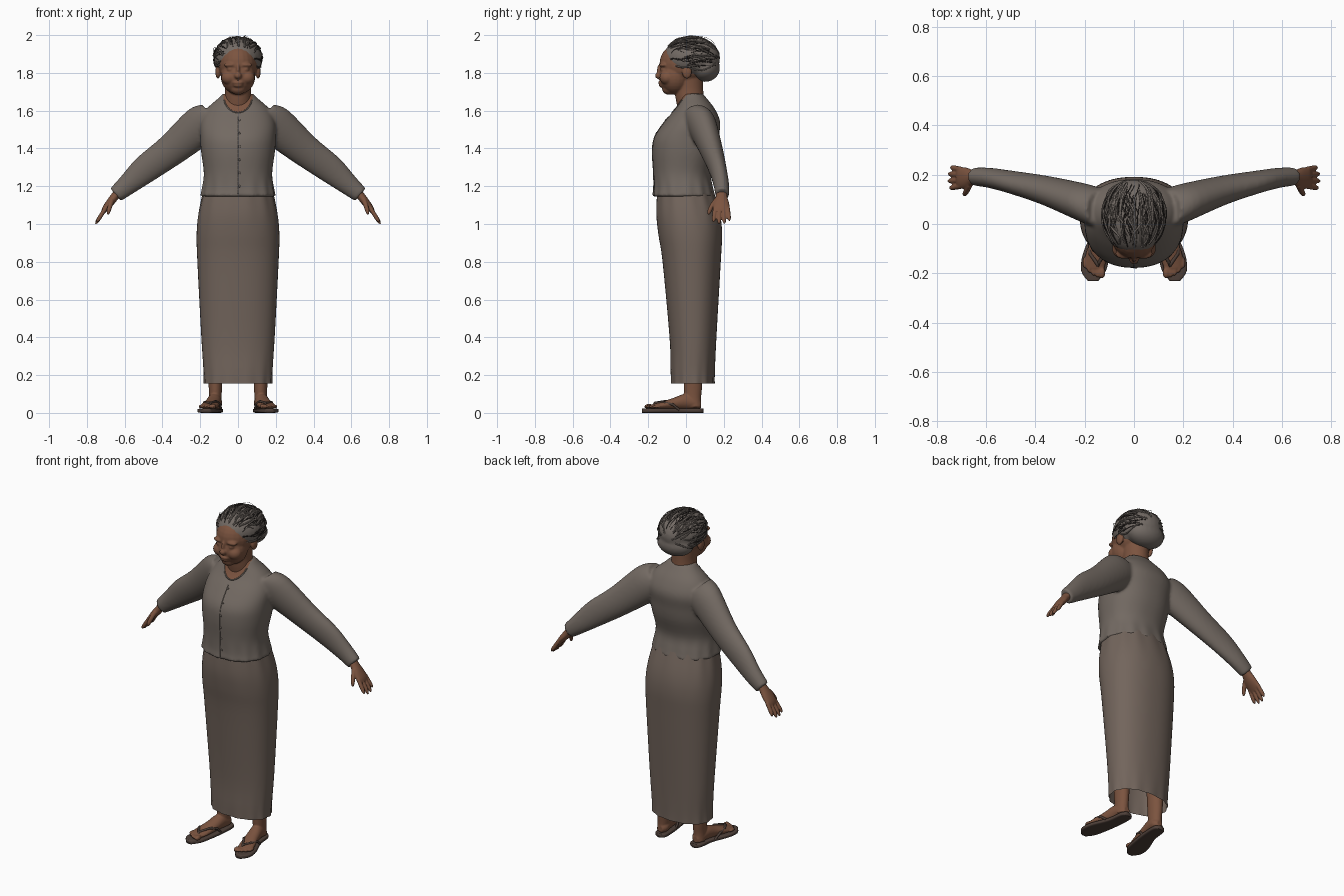
import bpy, bmesh, math, random
from mathutils import Vector, Matrix
from mathutils.bvhtree import BVHTree

if "Cube" in bpy.data.objects:
    bpy.data.objects.remove(bpy.data.objects["Cube"])
random.seed(4)
X, Y, Z = Vector((1, 0, 0)), Vector((0, 1, 0)), Vector((0, 0, 1))


def material(name, r, g, b):
    m = bpy.data.materials.new(name)
    m.use_nodes = True
    m.diffuse_color = (r, g, b, 1)
    m.node_tree.nodes["Principled BSDF"].inputs["Base Color"].default_value = (r, g, b, 1)
    return m


SKIN = material("brown skin", 0.2, 0.088, 0.05)
BLOUSE = material("grey brown blouse", 0.17, 0.142, 0.122)
SKIRT = material("warm brown skirt", 0.17, 0.13, 0.107)
HAIR = material("grey hair", 0.17, 0.145, 0.128)
STRAND = material("dark hair strand", 0.025, 0.02, 0.018)
SANDAL = material("dark sandal", 0.075, 0.05, 0.04)


def finish(name, bm, mat):
    bmesh.ops.recalc_face_normals(bm, faces=bm.faces)
    me = bpy.data.meshes.new(name)
    bm.to_mesh(me)
    bm.free()
    me.materials.append(mat)
    me.shade_smooth()
    ob = bpy.data.objects.new(name, me)
    bpy.context.collection.objects.link(ob)
    return ob


def catmull(a, b, c, d, t):
    return [0.5 * (2 * q + (r - p) * t + (2 * p - 5 * q + 4 * r - s) * t * t
                   + (3 * q - p - 3 * r + s) * t ** 3) for p, q, r, s in zip(a, b, c, d)]


def loft(name, rows, mat, u=X, v=Y, side=1, power=2, cap=True, seg=36, steps=4, folds=9):
    """Skin through rings given as (x, y, z, half width, half depth, fold strength)."""
    rows = [tuple(r) + (0,) * (6 - len(r)) for r in rows]
    n, path = len(rows), []
    for i in range(n - 1):
        quad = [rows[min(max(i + k, 0), n - 1)] for k in (-1, 0, 1, 2)]
        path += [catmull(*quad, s / steps) for s in range(steps)]
    path.append(rows[-1])
    bm, rings = bmesh.new(), []
    for x, y, z, a, b, w in path:
        ring = []
        for k in range(seg):
            t = math.tau * k / seg
            c, s = math.cos(t), math.sin(t)
            fold = 1 + w * math.sin(folds * t)
            p = Vector((x, y, z))
            p += u * a * fold * math.copysign(abs(c) ** (2 / power), c)
            p += v * b * fold * math.copysign(abs(s) ** (2 / power), s)
            p.x *= side
            ring.append(bm.verts.new(p))
        rings.append(ring)
    for lo, hi in zip(rings, rings[1:]):
        for k in range(seg):
            j = (k + 1) % seg
            bm.faces.new((lo[k], lo[j], hi[j], hi[k]))
    if cap:
        bm.faces.new(rings[0])
        bm.faces.new(rings[-1])
    return finish(name, bm, mat)


def ball(name, centre, radii, mat):
    bm = bmesh.new()
    bmesh.ops.create_uvsphere(bm, u_segments=24, v_segments=16, radius=1,
                              matrix=Matrix.Translation(centre) @ Matrix.Diagonal((*radii, 1)))
    return finish(name, bm, mat)


def fuse(name, parts, voxel, rounds):
    """Join overlapping parts into one smooth skin."""
    bpy.ops.object.select_all(action='DESELECT')
    for p in parts:
        p.select_set(True)
    ob = bpy.context.view_layer.objects.active = parts[0]
    bpy.ops.object.join()
    mat = ob.data.materials[0]
    rm = ob.modifiers.new("blend", 'REMESH')
    rm.mode, rm.voxel_size = 'VOXEL', voxel
    sm = ob.modifiers.new("soften", 'SMOOTH')
    sm.factor, sm.iterations = 0.5, rounds
    for m in ("blend", "soften"):
        bpy.ops.object.modifier_apply(modifier=m)
    ob.data.materials.clear()
    ob.data.materials.append(mat)
    for f in ob.data.polygons:
        f.material_index = 0
    ob.data.shade_smooth()
    ob.name = name
    return ob


def tube(name, lines, radius, mat):
    cu = bpy.data.curves.new(name, 'CURVE')
    cu.dimensions, cu.bevel_depth, cu.bevel_resolution = '3D', radius, 1
    cu.use_fill_caps = True
    for pts in lines:
        sp = cu.splines.new('POLY')
        sp.points.add(len(pts) - 1)
        for q, p in zip(sp.points, pts):
            q.co = (*p, 1)
    cu.materials.append(mat)
    ob = bpy.data.objects.new(name, cu)
    bpy.context.collection.objects.link(ob)


def surface(ob):
    return BVHTree.FromPolygons([v.co for v in ob.data.vertices],
                                [p.vertices[:] for p in ob.data.polygons])


# Long skirt, open at the hem
loft("skirt", [(0, .035, .155, .18, .115, .02), (0, .035, .22, .182, .117, .008),
               (0, .037, .4, .194, .124), (0, .03, .8, .215, .154), (0, .022, .95, .219, .169),
               (0, .01, 1.06, .208, .168, .006), (0, -.005, 1.18, .182, .148, .015)],
     SKIRT, power=2.25, cap=False, seg=72, folds=13)

# Blouse: body and sleeves
body = loft("body", [(0, -.012, 1.145, .2, .166, .018), (0, -.014, 1.19, .19, .157, .015),
                     (0, -.02, 1.27, .181, .152), (0, -.008, 1.38, .195, .17),
                     (0, .003, 1.46, .2, .17), (0, .033, 1.54, .198, .148),
                     (0, .047, 1.61, .165, .105), (0, .04, 1.665, .105, .07),
                     (0, .035, 1.69, .08, .055)], BLOUSE, power=2.25, seg=72, folds=14)
sleeves = [loft("sleeve", [(.13, .06, 1.56, .095, .08), (.2, .085, 1.52, .105, .078),
                           (.355, .135, 1.39, .086, .06), (.49, .168, 1.29, .075, .047),
                           (.585, .187, 1.208, .056, .041), (.648, .192, 1.155, .044, .037)],
                BLOUSE, u=Vector((.64, 0, .77)), side=s) for s in (1, -1)]
blouse = fuse("blouse", [body] + sleeves, .008, 8)

# Bare skin inside the rounded neckline
blouse.data.materials.append(SKIN)
for f in blouse.data.polygons:
    c = f.center
    if c.y < .03 and (c.x / .076) ** 2 + ((c.z - 1.68) / .09) ** 2 < 1:
        f.material_index = 1

# Neckline trim, front placket and buttons laid on the cloth
cloth = surface(blouse)


def on_front(x, z):
    return cloth.ray_cast(Vector((x, -1, z)), Y)[0]


trim = []
for i in range(31):
    t = math.radians(195 + 5 * i)
    trim.append(on_front(.076 * math.cos(t), 1.68 + .09 * math.sin(t)))
tube("neckline_trim", [[p for p in trim if p]], .004, BLOUSE)
tube("placket", [[on_front(0, 1.16 + .0215 * i) for i in range(20)]], .003, BLOUSE)
for i in range(6):
    ball("button", on_front(.008, 1.2 + .07 * i), (.006, .004, .006), BLOUSE)

# Head, face and neck
head = [loft("neck", [(0, .03, 1.57, .075, .065), (0, .02, 1.66, .071, .074),
                      (0, .015, 1.72, .068, .076), (0, .01, 1.81, .075, .08)], SKIN)]
features = [((0, -.01, 1.85), (.106, .13, .115)), ((0, -.058, 1.785), (.092, .085, .1)),
            ((0, -.09, 1.718), (.042, .037, .034)), ((0, -.142, 1.785), (.02, .022, .018)),
            ((0, -.135, 1.81), (.011, .02, .04)), ((0, -.13, 1.748), (.03, .018, .01)),
            ((0, -.126, 1.733), (.026, .018, .01))]
for s in (1, -1):
    features += [((s * .047, -.1, 1.775), (.042, .04, .038)),
                 ((s * .04, -.12, 1.842), (.036, .022, .013)),
                 ((s * .04, -.118, 1.818), (.02, .018, .014)),
                 ((s * .106, .005, 1.805), (.014, .026, .036))]
fuse("head", head + [ball("feature", c, r, SKIN) for c, r in features], .005, 4)

# Hair swept back into a low bun
hair = fuse("hair", [ball("cap", (0, .03, 1.88), (.13, .151, .111), HAIR),
                     ball("bun", (0, .1, 1.825), (.112, .08, .073), HAIR)], .008, 8)
scalp, middle = surface(hair), Vector((0, .04, 1.865))


def strand(lift):
    phi, start = random.uniform(-1.9, 1.9), random.uniform(.5, 1.7)
    length, drift, pts = random.uniform(.5, 1.3), random.uniform(-.15, .15), []
    for k in range(14):
        th = start + length * k / 13
        ph = phi + drift * math.sin(k / 3)
        d = Vector((math.sin(th) * math.sin(ph), -math.cos(th), math.sin(th) * math.cos(ph)))
        hit = scalp.ray_cast(middle + d, -d)[0]
        pts.append(hit + d * lift * math.sin(math.pi * k / 13))
    return pts


tube("hair_strands", [strand(.001) for _ in range(85)], .0019, STRAND)
tube("pale_locks", [strand(.003) for _ in range(60)], .004, HAIR)
tube("loose_hairs", [strand(random.uniform(.005, .014)) for _ in range(12)], .001, STRAND)


def finger(points, r, side):
    shape = (1, 1, .9, .35)
    return loft("finger", [(*p, r * k, r * k) for p, k in zip(points, shape)], SKIN,
                u=Vector((.82, 0, .57)), side=side, seg=12)


for s, label in ((1, "left"), (-1, "right")):
    # Hand with four fingers and a thumb
    parts = [loft("palm", [(.63, .19, 1.175, .022, .028), (.655, .188, 1.142, .022, .031),
                           (.678, .186, 1.112, .021, .042), (.702, .187, 1.082, .017, .044),
                           (.715, .187, 1.062, .011, .041)], SKIN, u=Vector((.82, 0, .57)), side=s)]
    for y, reach in ((.154, .9), (.177, 1.02), (.2, 1), (.221, .82)):
        spread = (y - .187) * .25
        parts.append(finger([(.7 + .053 * t * reach, y + spread * t, 1.085 - .083 * t * reach)
                             for t in (0, .4, .8, 1)], .0115, s))
    parts.append(finger([(.665, .16, 1.13), (.676, .138, 1.098), (.686, .124, 1.067),
                         (.69, .119, 1.05)], .013, s))
    fuse(label + "_hand", parts, .004, 3)

    # Lower leg, foot and toes
    parts = [loft("ankle", [(.125, .045, .03, .03, .036), (.12, .037, .08, .033, .043),
                            (.12, .037, .15, .036, .049), (.12, .04, .36, .05, .056)], SKIN, side=s),
             loft("instep", [(.118, .08, .045, .018, .02), (.118, .055, .05, .034, .032),
                             (.125, 0, .06, .037, .042), (.136, -.06, .05, .04, .032),
                             (.152, -.13, .038, .046, .02), (.158, -.18, .033, .038, .012)],
                  SKIN, v=Z, side=s)]
    for i in range(5):
        size = .014 if i == 0 else .0105 - .0005 * i
        parts.append(ball("toe", (s * (.13 + .0175 * i), -.197 + .0025 * i * i, .034),
                          (size, .024, size), SKIN))
    fuse(label + "_foot", parts, .005, 3)

    # Flip-flop sole and straps
    loft(label + "_sandal", [(.117, .093, .012, .016, .012), (.117, .07, .012, .037, .012),
                             (.125, -.02, .012, .042, .012), (.152, -.12, .012, .055, .012),
                             (.164, -.19, .012, .05, .012), (.166, -.232, .012, .02, .012)],
         SANDAL, v=Z, side=s, power=4)
    toe_post = (s * .147, -.165, .053)
    tube(label + "_straps", [[(s * .147, -.18, .02), toe_post, (s * .115, -.11, .062),
                              (s * .095, -.06, .045), (s * .09, -.035, .015)],
                             [toe_post, (s * .178, -.12, .056), (s * .181, -.07, .045),
                              (s * .17, -.035, .015)]], .007, SANDAL)
